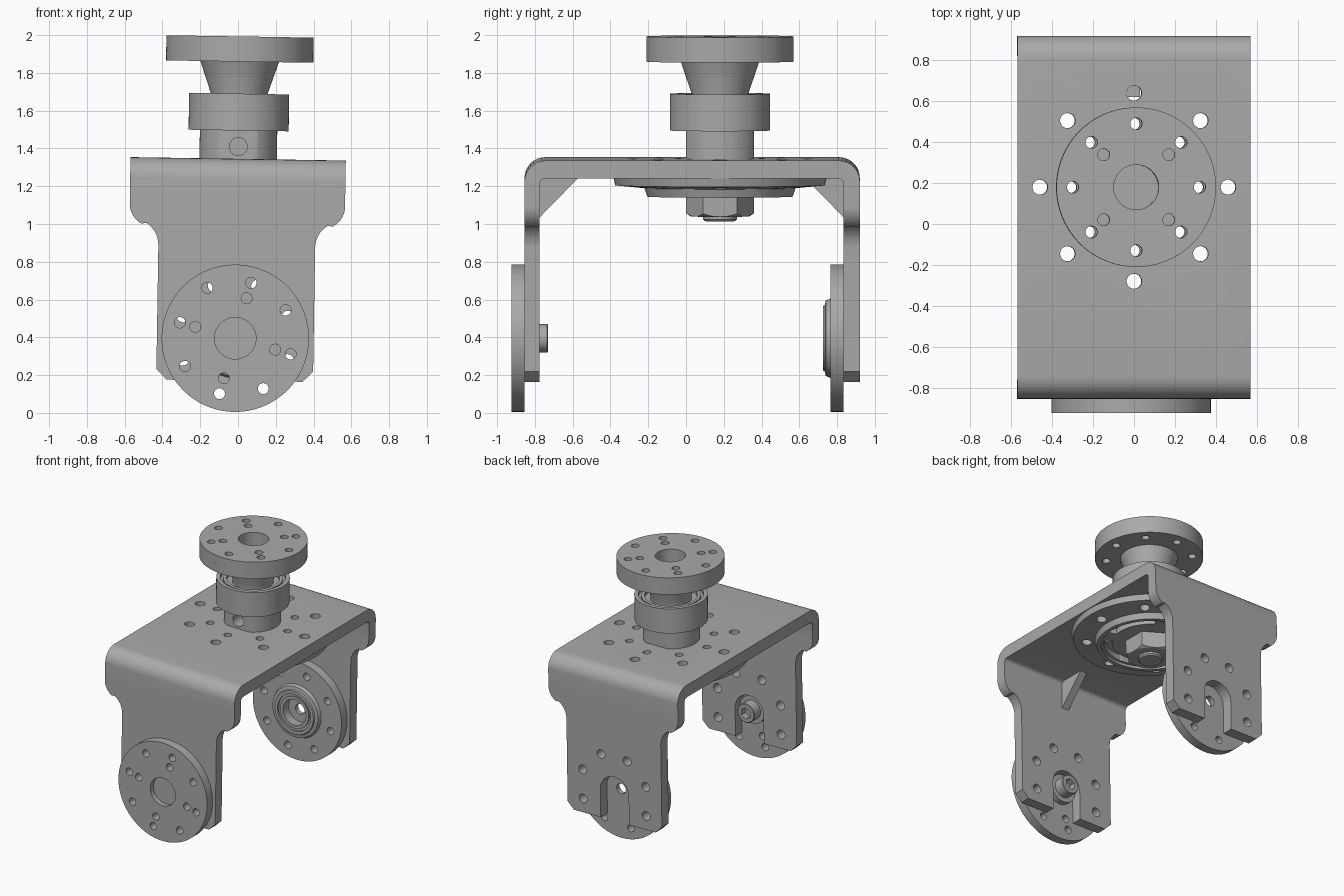
import bpy, bmesh, math
from mathutils import Matrix, Vector

cube = bpy.data.objects.get("Cube")
if cube:
    bpy.data.objects.remove(cube, do_unlink=True)

GREY = (0.4, 0.4, 0.4, 1)
grey = bpy.data.materials.new("grey metal")
grey.use_nodes = True
grey.diffuse_color = GREY
grey.node_tree.nodes["Principled BSDF"].inputs["Base Color"].default_value = GREY

HUB_Y, DISC_Z, DISC_R = 0.18, 0.395, 0.39
UP = Matrix.Translation((0, HUB_Y, 0))                      # lathe axis of the stem
ACROSS = Matrix.Translation((0, 0, DISC_Z)) @ Matrix.Rotation(-math.pi / 2, 4, 'X')
parts = []


def finish(bm, name):
    bmesh.ops.remove_doubles(bm, verts=bm.verts, dist=1e-5)
    bmesh.ops.recalc_face_normals(bm, faces=bm.faces)
    mesh = bpy.data.meshes.new(name)
    bm.to_mesh(mesh)
    bm.free()
    mesh.materials.append(grey)
    ob = bpy.data.objects.new(name, mesh)
    bpy.context.collection.objects.link(ob)
    parts.append(ob)
    return ob


def lathe(name, profile, frame, steps=96):
    """Turn (radius, height) points around the frame's z axis."""
    bm = bmesh.new()
    vs = [bm.verts.new((r, 0, h)) for r, h in profile]
    es = [bm.edges.new(p) for p in zip(vs, vs[1:])]
    bmesh.ops.spin(bm, geom=vs + es, cent=(0, 0, 0), axis=(0, 0, 1),
                   angle=2 * math.pi, steps=steps)
    bm.transform(frame)
    return finish(bm, name)


def add_prism(bm, points, direction):
    """Extrude a flat outline along a vector."""
    face = bm.faces.new([bm.verts.new(p) for p in points])
    top = bmesh.ops.extrude_face_region(bm, geom=[face])["geom"]
    bmesh.ops.translate(bm, vec=direction,
                        verts=[g for g in top if isinstance(g, bmesh.types.BMVert)])


def prism(name, points, direction):
    bm = bmesh.new()
    add_prism(bm, points, direction)
    return finish(bm, name)


def add_rod(bm, x, y, r, lo, hi, frame, sides=24, r2=None):
    bmesh.ops.create_cone(bm, cap_ends=True, segments=sides, radius1=r,
                          radius2=r if r2 is None else r2, depth=hi - lo,
                          matrix=frame @ Matrix.Translation((x, y, (lo + hi) / 2)))


def add_ring(bm, ring_r, angles, r, lo, hi, frame):
    for a in angles:
        t = math.radians(a)
        add_rod(bm, ring_r * math.cos(t), ring_r * math.sin(t), r, lo, hi, frame)


def boolean(ob, bm, op='DIFFERENCE'):
    cutter = finish(bm, "cutter")
    parts.remove(cutter)
    cutter.hide_render = True
    mod = ob.modifiers.new("cut", 'BOOLEAN')
    mod.operation, mod.solver, mod.object = op, 'EXACT', cutter
    mod.use_self = True
    bpy.context.view_layer.objects.active = ob
    bpy.ops.object.modifier_apply(modifier=mod.name)
    bpy.data.objects.remove(cutter, do_unlink=True)


def arc(cx, cy, r, a0, a1, n=8):
    ts = [math.radians(a0 + (a1 - a0) * i / n) for i in range(n + 1)]
    return [(cx + r * math.cos(t), cy + r * math.sin(t)) for t in ts]


EIGHT = [45 * k for k in range(8)]

# U-shaped bracket: bent strip, trimmed to the leg outline
strip = [(-0.855, 0.17)] + arc(-0.745, 1.235, 0.11, 180, 90) \
    + arc(0.81, 1.235, 0.11, 90, 0) + [(0.92, 0.17), (0.835, 0.17)] \
    + arc(0.805, 1.22, 0.03, 0, 90, 4) + arc(-0.745, 1.22, 0.03, 90, 180, 4) \
    + [(-0.775, 0.17)]
bracket = prism("bracket", [(-0.57, y, z) for y, z in strip], Vector((1.14, 0, 0)))
right = [(0.36, 0.1), (0.36, 0.17), (0.415, 0.225)] \
    + arc(0.555, 0.88, 0.14, 180, 122) + arc(0.45, 1.1, 0.12, -62, 0) + [(0.57, 1.5)]
outline = right + [(-x, z) for x, z in reversed(right)]
bm = bmesh.new()
add_prism(bm, [(x, -1.2, z) for x, z in outline], Vector((0, 2.4, 0)))
boolean(bracket, bm, 'INTERSECT')

# Leg slots, leg bolt holes and top plate holes
slot = [(-0.125, 0.0)] + arc(0, DISC_Z, 0.125, 180, 0, 16) + [(0.125, 0.0)]
bm = bmesh.new()
for lo, hi in ((-0.95, -0.7), (0.7, 1.0)):
    add_prism(bm, [(x, lo, z) for x, z in slot], Vector((0, hi - lo, 0)))
    add_ring(bm, 0.3, [a + 22.5 for a in EIGHT if a not in (45, 90)],
             0.035, lo, hi, ACROSS)
add_ring(bm, 0.46, EIGHT, 0.037, 1.1, 1.5, UP)
add_ring(bm, 0.31, EIGHT, 0.029, 1.1, 1.5, UP)
boolean(bracket, bm)

# Corner gussets
for name, y, s in (("front_gusset", -0.78, 1), ("back_gusset", 0.84, -1)):
    prism(name, [(-0.03, y, 1.03), (-0.03, y, 1.255), (-0.03, y + s * 0.22, 1.255)],
          Vector((0.06, 0, 0)))

# Front pivot disc with a blind bore and a boss that fills the slot
front_disc = lathe("front_disc", [(0, -0.885), (0.11, -0.885), (0.11, -0.925),
                                  (DISC_R, -0.925), (DISC_R, -0.855), (0.11, -0.855),
                                  (0.11, -0.81), (0, -0.81)], ACROSS)
bm = bmesh.new()
add_ring(bm, 0.305, [a + 15 for a in EIGHT], 0.029, -1, -0.8, ACROSS)
add_ring(bm, 0.22, [15, 105, 195, 285], 0.029, -1, -0.8, ACROSS)
boolean(front_disc, bm)

# Socket screw on the inside of the front leg
screw = lathe("pivot_screw", [(0, -0.82), (0.075, -0.82), (0.075, -0.735),
                              (0.07, -0.73), (0, -0.73)], ACROSS, 32)
bm = bmesh.new()
add_rod(bm, 0, 0, 0.045, -0.78, -0.7, ACROSS, 6)
boolean(screw, bm)

# Back pivot disc with a stepped hub and a through bore
back_disc = lathe("back_disc", [(0.04, 0.835), (DISC_R, 0.835), (DISC_R, 0.765),
                                (0.21, 0.765), (0.2, 0.74), (0.175, 0.735),
                                (0.17, 0.725), (0.145, 0.725), (0.145, 0.74),
                                (0.125, 0.74), (0.125, 0.73), (0.1, 0.73),
                                (0.1, 0.8), (0.04, 0.8), (0.04, 0.835)], ACROSS)
bm = bmesh.new()
add_ring(bm, 0.305, [a + 15 for a in EIGHT], 0.029, 0.7, 0.9, ACROSS)
boolean(back_disc, bm)

# Flange under the plate: bolt holes and curved slots
flange = lathe("lower_flange", [(0, 1.252), (0.565, 1.252), (0.555, 1.205),
                                (0.4, 1.19), (0.385, 1.145), (0.355, 1.145),
                                (0.355, 1.165), (0, 1.165)], UP)
bm = bmesh.new()
add_ring(bm, 0.46, EIGHT, 0.037, 1.1, 1.5, UP)
add_ring(bm, 0.31, EIGHT, 0.029, 1.1, 1.5, UP)
for a in (0, 90, 180, 270):
    groove = arc(0, HUB_Y, 0.335, a - 12, a + 57, 12) + arc(0, HUB_Y, 0.275, a + 57, a - 12, 12)
    add_prism(bm, [(x, y, 1.1) for x, y in groove], Vector((0, 0, 0.11)))
boolean(flange, bm)

# Hex nut with chamfered corners, and the bolt end
nut = lathe("hex_nut", [(0, 1.17), (0.185, 1.17), (0.185, 1.06), (0.155, 1.04), (0, 1.04)], UP, 48)
bm = bmesh.new()
add_rod(bm, 0, 0, 0.18, 1.0, 1.2, UP, 6)
boolean(nut, bm, 'INTERSECT')
lathe("bolt_end", [(0, 1.05), (0.09, 1.05), (0.09, 1.025), (0.08, 1.015), (0, 1.015)], UP, 32)

# Stem base with front and back flats and a cross hole
base = lathe("stem_base", [(0, 1.33), (0.205, 1.33), (0.205, 1.51), (0, 1.51)], UP)
bm = bmesh.new()
for y in (-0.28, 0.28):
    add_prism(bm, [(x, HUB_Y + y - 0.1, z) for x, z in
                   ((-0.3, 1.2), (0.3, 1.2), (0.3, 1.6), (-0.3, 1.6))], Vector((0, 0.2, 0)))
add_rod(bm, 0, -1.41, 0.047, -0.1, 0.1, Matrix.Rotation(-math.pi / 2, 4, 'X'))
boolean(base, bm)

# Collar with a recessed top
lathe("collar", [(0, 1.495), (0.265, 1.495), (0.265, 1.69), (0.235, 1.69),
                 (0.235, 1.665), (0.215, 1.665), (0.215, 1.68), (0.19, 1.68),
                 (0.19, 1.655), (0, 1.655)], UP)

# Flared horn with its top disc
horn = lathe("top_horn", [(0, 1.65), (0.148, 1.65), (0.15, 1.69), (0.208, 1.86),
                          (DISC_R, 1.86), (DISC_R, 1.993), (0.11, 1.993),
                          (0.11, 1.75), (0, 1.75)], UP)
bm = bmesh.new()
add_ring(bm, 0.31, EIGHT, 0.029, 1.8, 2.1, UP)
add_ring(bm, 0.225, [45, 135, 225, 315], 0.029, 1.89, 2.1, UP)
boolean(horn, bm)

# Slight lean of the whole assembly, then shading
pivot = Matrix.Translation((0, 0, 1.3))
lean = pivot @ Matrix.Rotation(0.016, 4, 'Y') @ pivot.inverted()
bpy.ops.object.select_all(action='DESELECT')
for ob in parts:
    ob.data.transform(lean)
    ob.select_set(True)
bpy.context.view_layer.objects.active = bracket
bpy.ops.object.shade_smooth_by_angle(angle=math.radians(32))
